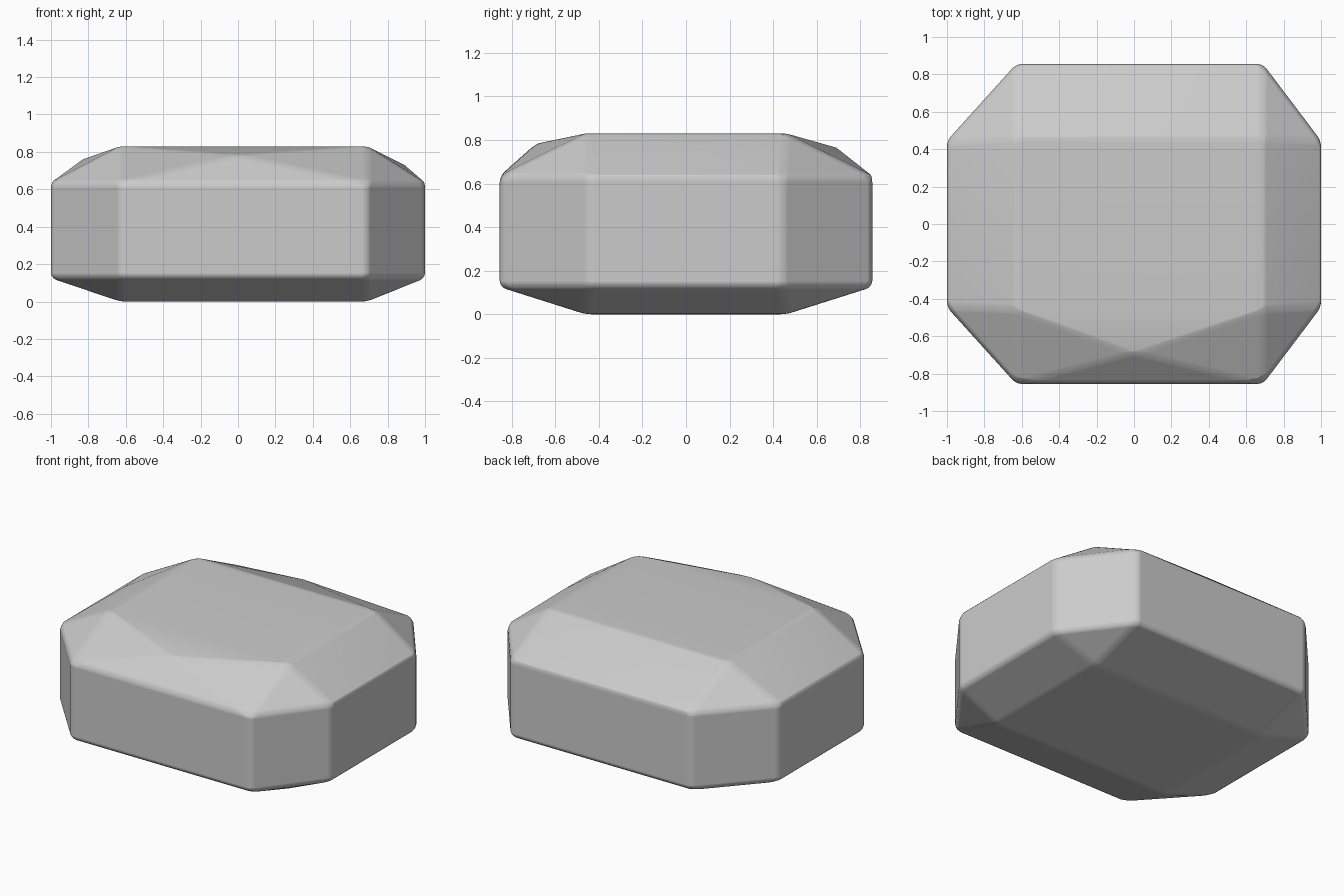
import bpy, bmesh, math

if "Cube" in bpy.data.objects:
    bpy.data.objects.remove(bpy.data.objects["Cube"])

X0, X1, Y1 = -0.63, 0.69, 0.46     # flat top / bottom rectangle
W, D = 1.0, 0.855                  # outer half width and half depth

bm = bmesh.new()


def add(points):
    for p in points:
        bm.verts.new(p)


# bottom and top rectangles
for z in (0.0, 0.83):
    add((x, s * Y1, z) for x in (X0, X1) for s in (-1, 1))

# octagonal wall, lower and upper rings
for z in (0.125, 0.635):
    add((x, s * D, z) for x in (X0, X1) for s in (-1, 1))
    add((sx * W, sy * 0.445, z) for sx in (-1, 1) for sy in (-1, 1))

# shallow peaks in the middle of each upper slope
add([(0, -0.69, 0.782), (0, 0.69, 0.765), (-0.83, 0, 0.76), (0.89, 0, 0.73)])

# faceted stone body
bmesh.ops.convex_hull(bm, input=bm.verts[:])
bmesh.ops.dissolve_limit(bm, angle_limit=math.radians(0.5),
                         verts=bm.verts[:], edges=bm.edges[:])
bmesh.ops.recalc_face_normals(bm, faces=bm.faces[:])

mesh = bpy.data.meshes.new("stone_body")
bm.to_mesh(mesh)
bm.free()
stone = bpy.data.objects.new("stone_body", mesh)
bpy.context.collection.objects.link(stone)

# softened edges
bevel = stone.modifiers.new("soft_edges", "BEVEL")
bevel.width = 0.028
bevel.segments = 3
bevel.limit_method = "ANGLE"
bevel.angle_limit = math.radians(14)
bevel.harden_normals = True

bpy.context.view_layer.objects.active = stone
stone.select_set(True)
bpy.ops.object.shade_smooth_by_angle(angle=math.radians(30))
